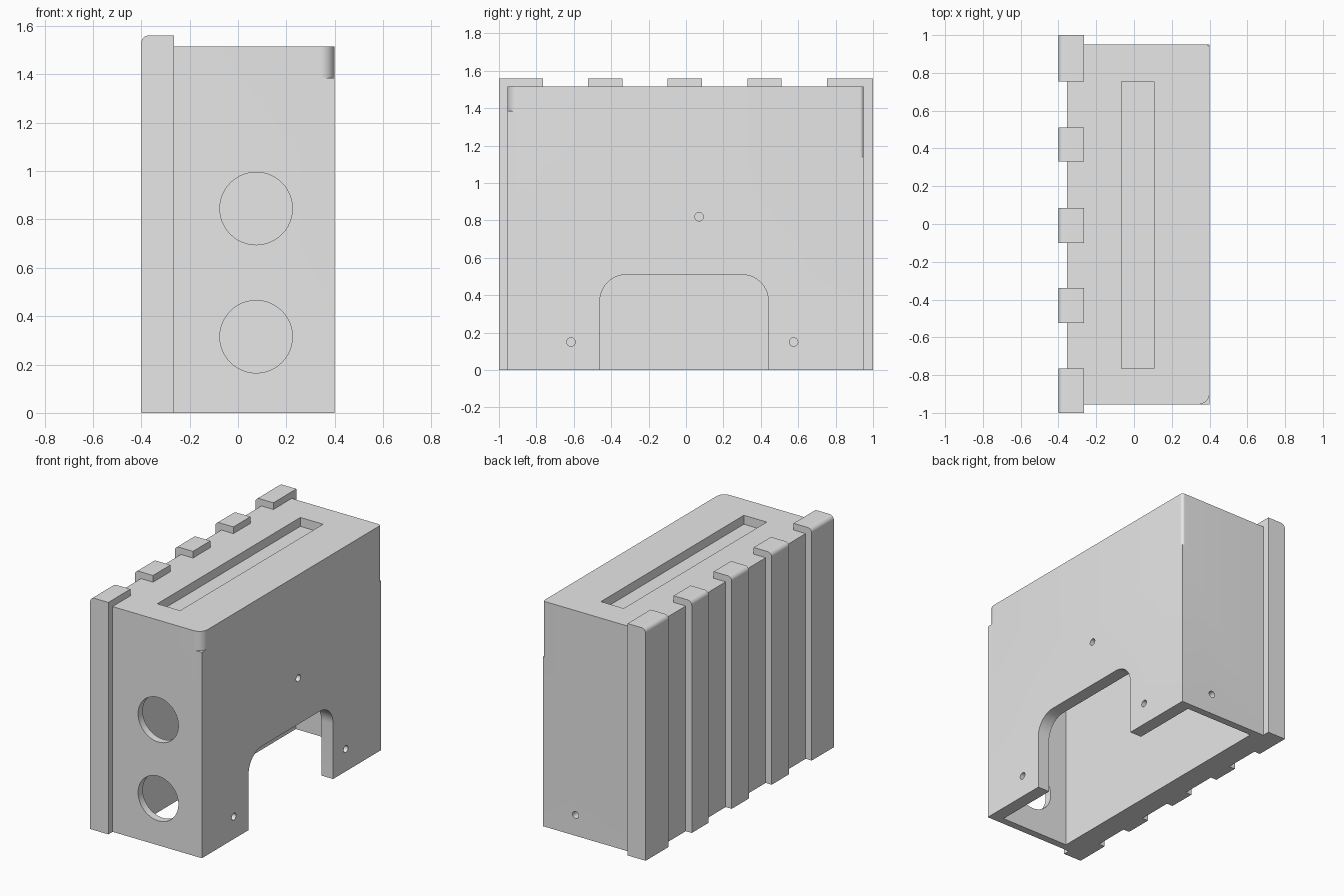
import bpy, bmesh, math
from mathutils import Vector

if "Cube" in bpy.data.objects:
    bpy.data.objects.remove(bpy.data.objects["Cube"], do_unlink=True)

grey = bpy.data.materials.new("plain grey")
grey.use_nodes = True
grey.diffuse_color = (0.8, 0.8, 0.8, 1)
grey.node_tree.nodes["Principled BSDF"].inputs["Base Color"].default_value = (0.8, 0.8, 0.8, 1)


def add_object(name, bm):
    bmesh.ops.recalc_face_normals(bm, faces=bm.faces)
    mesh = bpy.data.meshes.new(name)
    bm.to_mesh(mesh)
    bm.free()
    mesh.materials.append(grey)
    obj = bpy.data.objects.new(name, mesh)
    bpy.context.collection.objects.link(obj)
    return obj


def box(name, low, high, rounded=None, radius=0):
    """Box between two corners; rounded(edge midpoint) picks the edges to round."""
    low, high = Vector(low), Vector(high)
    bm = bmesh.new()
    bmesh.ops.create_cube(bm, size=1)
    for v in bm.verts:
        v.co = (low + high) / 2 + v.co * (high - low)
    if rounded:
        edges = [e for e in bm.edges if rounded((e.verts[0].co + e.verts[1].co) / 2)]
        bmesh.ops.bevel(bm, geom=edges, offset=radius, segments=10, profile=0.5, affect='EDGES')
    return add_object(name, bm)


def drill(name, centre, radius, along, depth=0.3, sides=48):
    bm = bmesh.new()
    bmesh.ops.create_cone(bm, cap_ends=True, segments=sides, radius1=radius,
                          radius2=radius, depth=depth)
    turn = Vector((0, 0, 1)).rotation_difference(Vector(along)).to_matrix()
    for v in bm.verts:
        v.co = turn @ v.co + Vector(centre)
    return add_object(name, bm)


def corner_cutter(name, y_side, y, radius, z_low):
    """Sliver that leaves a rounded vertical corner on the +x side above z_low."""
    x = RIGHT
    cx, cy = x - radius, y - y_side * radius
    out = 0.03
    pts = [(cx + radius * math.sin(i * math.pi / 20),
            cy + y_side * radius * math.cos(i * math.pi / 20)) for i in range(11)]
    pts += [(x + out, cy), (x + out, y + y_side * out), (cx, y + y_side * out)]
    bm = bmesh.new()
    face = bm.faces.new([bm.verts.new((px, py, z_low)) for px, py in pts])
    top = bmesh.ops.extrude_face_region(bm, geom=[face])
    for v in top["geom"]:
        if isinstance(v, bmesh.types.BMVert):
            v.co.z = HEIGHT + 0.1
    return add_object(name, bm)


def combine(target, other, operation):
    other.hide_render = True
    mod = target.modifiers.new(other.name, 'BOOLEAN')
    mod.operation, mod.solver, mod.object = operation, 'EXACT', other
    bpy.context.view_layer.objects.active = target
    bpy.ops.object.modifier_apply(modifier=mod.name)
    bpy.data.objects.remove(other, do_unlink=True)


RIGHT, FRONT, BACK, HEIGHT = 0.4, -0.955, 0.95, 1.515

# Main housing
housing = box("housing", (-0.355, FRONT, 0), (RIGHT, BACK, HEIGHT))

# Vertical ribs with a rounded top outer edge
for y0, y1 in ((-1, -0.765), (-0.525, -0.34), (-0.1, 0.085), (0.33, 0.51), (0.755, 1)):
    rib = box("rib", (-0.4, y0, 0), (-0.265, y1, 1.56),
              lambda m: m.x < -0.39 and m.z > 1.55, 0.03)
    combine(housing, rib, 'UNION')

# Hollow inside, open at the bottom
combine(housing, box("cavity", (-0.2, FRONT + 0.05, -0.2), (0.312, BACK - 0.05, 1.4)), 'DIFFERENCE')

# Shallow slot in the top
combine(housing, box("top_slot", (-0.065, -0.765, HEIGHT - 0.06), (0.105, 0.755, 1.7)), 'DIFFERENCE')

# Arched opening in the side wall
arch = box("arch", (0.25, -0.46, -0.2), (0.6, 0.44, 0.51),
           lambda m: m.z > 0.5 and abs(m.x - 0.425) < 0.01, 0.14)
combine(housing, arch, 'DIFFERENCE')

# Two large round ports in the front
for z in (0.315, 0.845):
    combine(housing, drill("front_port", (0.075, FRONT, z), 0.15, (0, 1, 0)), 'DIFFERENCE')

# Small screw holes in the side and back
for y, z in ((0.07, 0.82), (-0.615, 0.15), (0.575, 0.15)):
    combine(housing, drill("side_hole", (RIGHT, y, z), 0.023, (1, 0, 0), sides=24), 'DIFFERENCE')
combine(housing, drill("back_hole", (0.157, BACK, 0.14), 0.023, (0, 1, 0), sides=24), 'DIFFERENCE')

# Rounded upper corners
combine(housing, corner_cutter("front_corner", -1, FRONT, 0.06, 1.385), 'DIFFERENCE')
combine(housing, corner_cutter("back_corner", 1, BACK, 0.02, 1.14), 'DIFFERENCE')

# Smooth the curved surfaces only
bpy.ops.object.select_all(action='DESELECT')
housing.select_set(True)
bpy.context.view_layer.objects.active = housing
bpy.ops.object.shade_smooth_by_angle(angle=math.radians(30))
